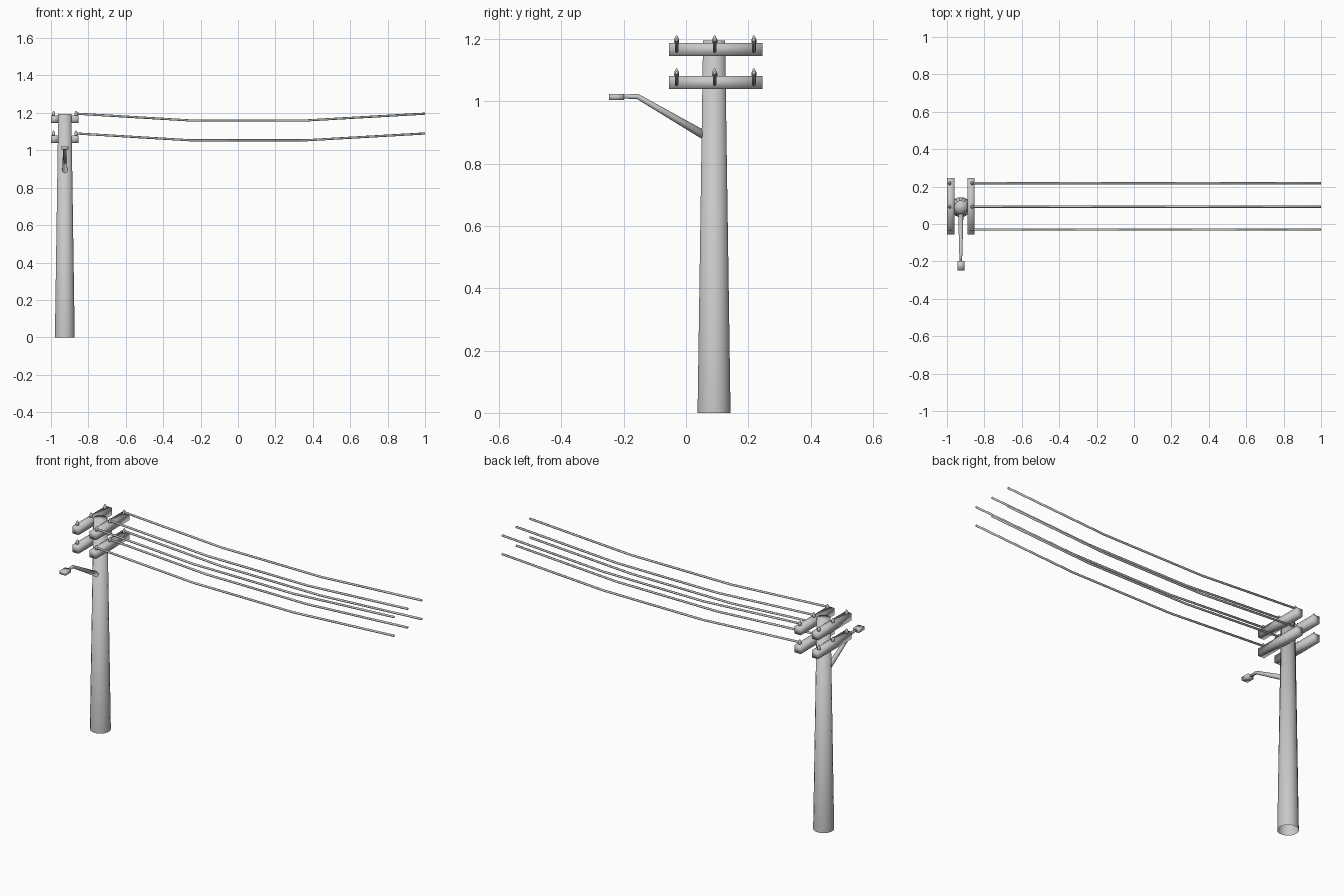
import bpy, bmesh, math
from mathutils import Vector

cube = bpy.data.objects.get("Cube")
if cube:
    bpy.data.objects.remove(cube, do_unlink=True)

PX, PY = -0.926, 0.09           # pole axis
ROWS = (1.166, 1.06)            # crossarm heights
LINES = (-0.03, 0.092, 0.218)   # insulator and wire positions

grey = bpy.data.materials.new("plain grey")
grey.use_nodes = True
color = (0.58, 0.58, 0.58, 1)
grey.diffuse_color = color
grey.node_tree.nodes["Principled BSDF"].inputs["Base Color"].default_value = color


def finish(bm, name):
    """Turn the mesh into an object, softly shaded across all its edges."""
    bmesh.ops.recalc_face_normals(bm, faces=bm.faces)
    for face in bm.faces:
        face.smooth = True
    mesh = bpy.data.meshes.new(name)
    bm.to_mesh(mesh)
    bm.free()
    mesh.materials.append(grey)
    bpy.context.collection.objects.link(bpy.data.objects.new(name, mesh))


def loft(name, path, sides, cap_start=True):
    """Sweep a round section along (centre, radius, normal) stations."""
    bm = bmesh.new()
    rings = []
    for centre, radius, normal in path:
        n = Vector(normal).normalized()
        u = n.orthogonal().normalized()
        v = n.cross(u)
        angles = [2 * math.pi * (i + 0.5) / sides for i in range(sides)]
        rings.append([bm.verts.new(Vector(centre) + radius * (u * math.cos(a) + v * math.sin(a)))
                      for a in angles])
    for a, b in zip(rings, rings[1:]):
        for i in range(sides):
            j = (i + 1) % sides
            bm.faces.new((a[i], a[j], b[j], b[i]))
    if cap_start:
        bm.faces.new(rings[0])
    bm.faces.new(rings[-1])
    finish(bm, name)


def box(name, centre, size):
    bm = bmesh.new()
    bmesh.ops.create_cube(bm, size=1)
    bmesh.ops.scale(bm, vec=size, verts=bm.verts)
    bmesh.ops.translate(bm, vec=centre, verts=bm.verts)
    finish(bm, name)


# Tapered pole, open underneath
up = (0, 0, 1)
loft("pole", [((PX, PY, 0), 0.054, up), ((PX, PY, 1.195), 0.036, up)], 16, cap_start=False)

# Paired crossarms with pointed insulators
for row, z in zip(("upper", "lower"), ROWS):
    for side, sign in (("right", -1), ("left", 1)):
        box(f"{row}_{side}_crossarm", (PX + sign * 0.0545, 0.095, z), (0.039, 0.3, 0.041))
        for i, y in enumerate(LINES):
            x = PX + sign * 0.06
            profile = ((0.015, 0.009), (0.031, 0.009), (0.038, 0.006), (0.045, 0.002))
            loft(f"{row}_{side}_insulator_{i + 1}",
                 [((x, y, z + h), r, up) for h, r in profile], 8)

    # Sagging wires
    for i, y in enumerate(LINES):
        stations = [(-0.866, 0.03), (-0.26, -0.006), (0.37, -0.006), (1.0, 0.03)]
        loft(f"{row}_wire_{i + 1}",
             [((x, y, z + h), 0.006, (1, 0, 0)) for x, h in stations], 6)

# Lamp bracket: tapered strut that levels out into the head
loft("lamp_bracket", [
    ((PX, 0.065, 0.887), 0.015, (0, -1, 0.55)),
    ((PX, -0.155, 1.015), 0.009, (0, -1, 0.27)),
    ((PX, -0.205, 1.015), 0.007, (0, -1, 0)),
], 8)
box("lamp_head", (PX, -0.223, 1.013), (0.037, 0.049, 0.019))
